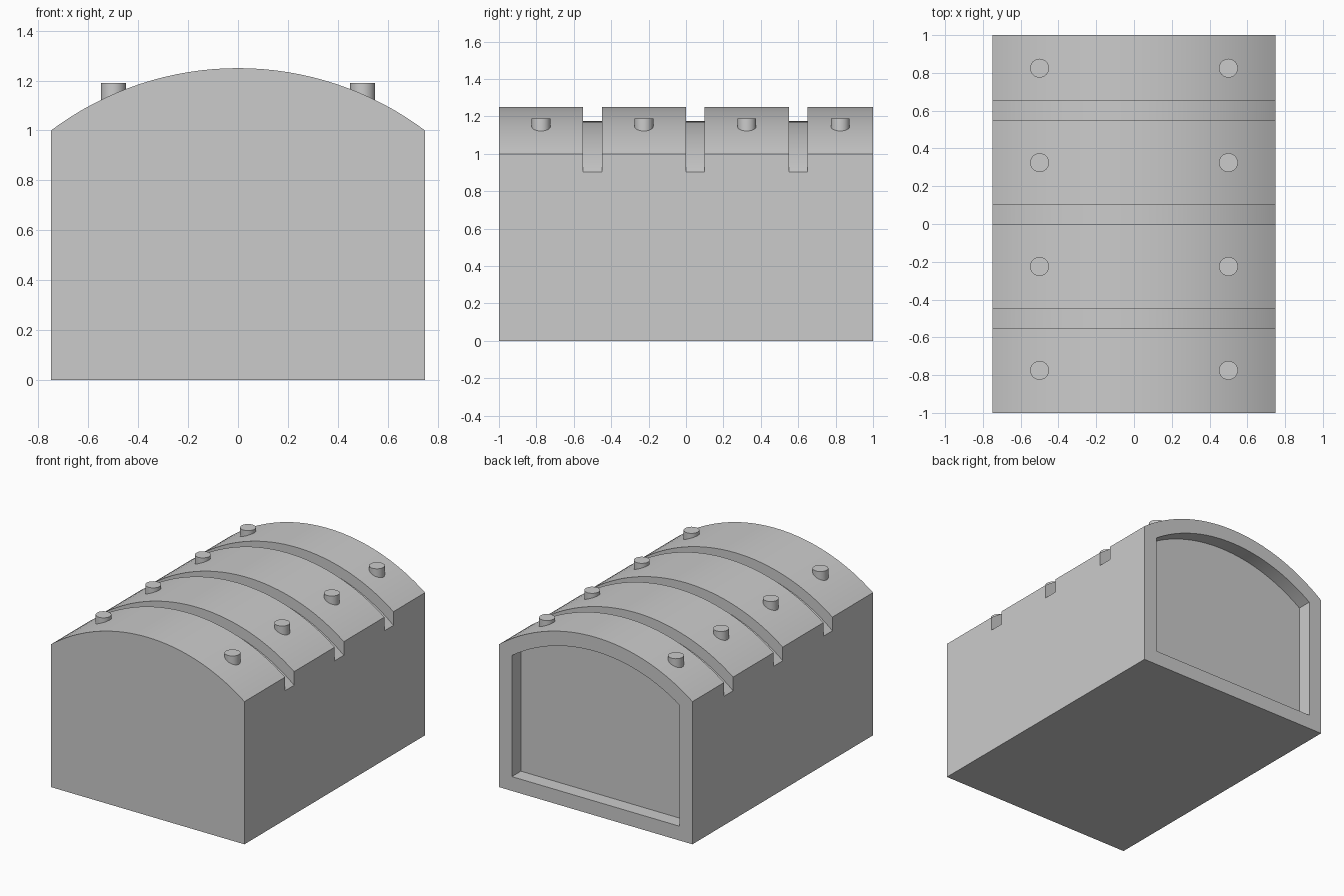
import bpy, bmesh, math

cube = bpy.data.objects.get("Cube")
if cube:
    bpy.data.objects.remove(cube, do_unlink=True)

# One plain grey for everything
grey = bpy.data.materials.new("light_grey")
grey.use_nodes = True
COLOUR = (0.6, 0.6, 0.6, 1)
grey.diffuse_color = COLOUR
grey.node_tree.nodes["Principled BSDF"].inputs["Base Color"].default_value = COLOUR


def vault(name, half_width, radius, base, y0, y1, steps=32):
    """Prism along y: flat base, straight sides and an arc centred on the origin."""
    limit = math.asin(half_width / radius)
    angles = [limit * (1 - 2 * i / steps) for i in range(steps + 1)]
    outline = [(-half_width, base), (half_width, base)]
    outline += [(radius * math.sin(a), radius * math.cos(a)) for a in angles]
    bm = bmesh.new()
    cap = bm.faces.new([bm.verts.new((x, y0, z)) for x, z in outline])
    ext = bmesh.ops.extrude_face_region(bm, geom=[cap], use_keep_orig=True)
    moved = [v for v in ext["geom"] if isinstance(v, bmesh.types.BMVert)]
    bmesh.ops.translate(bm, verts=moved, vec=(0, y1 - y0, 0))
    bmesh.ops.recalc_face_normals(bm, faces=bm.faces)
    mesh = bpy.data.meshes.new(name)
    bm.to_mesh(mesh)
    bm.free()
    mesh.materials.append(grey)
    obj = bpy.data.objects.new(name, mesh)
    bpy.context.collection.objects.link(obj)
    return obj


def activate(obj):
    bpy.ops.object.select_all(action="DESELECT")
    obj.select_set(True)
    bpy.context.view_layer.objects.active = obj


def carve(obj, cutter):
    cutter.hide_render = True
    mod = obj.modifiers.new("carve", "BOOLEAN")
    mod.operation = "DIFFERENCE"
    mod.solver = "EXACT"
    mod.object = cutter
    activate(obj)
    bpy.ops.object.modifier_apply(modifier=mod.name)
    bpy.data.objects.remove(cutter, do_unlink=True)


# Body with a vaulted top
body = vault("vaulted_body", 0.75, 1.25, 0, -1, 1)

# Three grooves across the roof
for y in (-0.55, 0, 0.55):
    carve(body, vault("groove_cutter", 0.8, 1.175, 1.4, y, y + 0.1))

# Shallow recess in the back
carve(body, vault("recess_cutter", 0.65, 1.15, 0.1, 0.9, 1.1))
activate(body)
bpy.ops.object.shade_smooth_by_angle(angle=math.radians(20))

# A pair of round studs on each roof band
for y in (-0.775, -0.225, 0.325, 0.825):
    for side, x in (("left", 0.5), ("right", -0.5)):
        bpy.ops.mesh.primitive_cylinder_add(vertices=32, radius=0.05, depth=0.1,
                                            location=(x, y, 1.14))
        stud = bpy.context.object
        stud.name = "roof_stud_" + side
        stud.data.materials.append(grey)
        bpy.ops.object.shade_smooth_by_angle(angle=math.radians(30))
